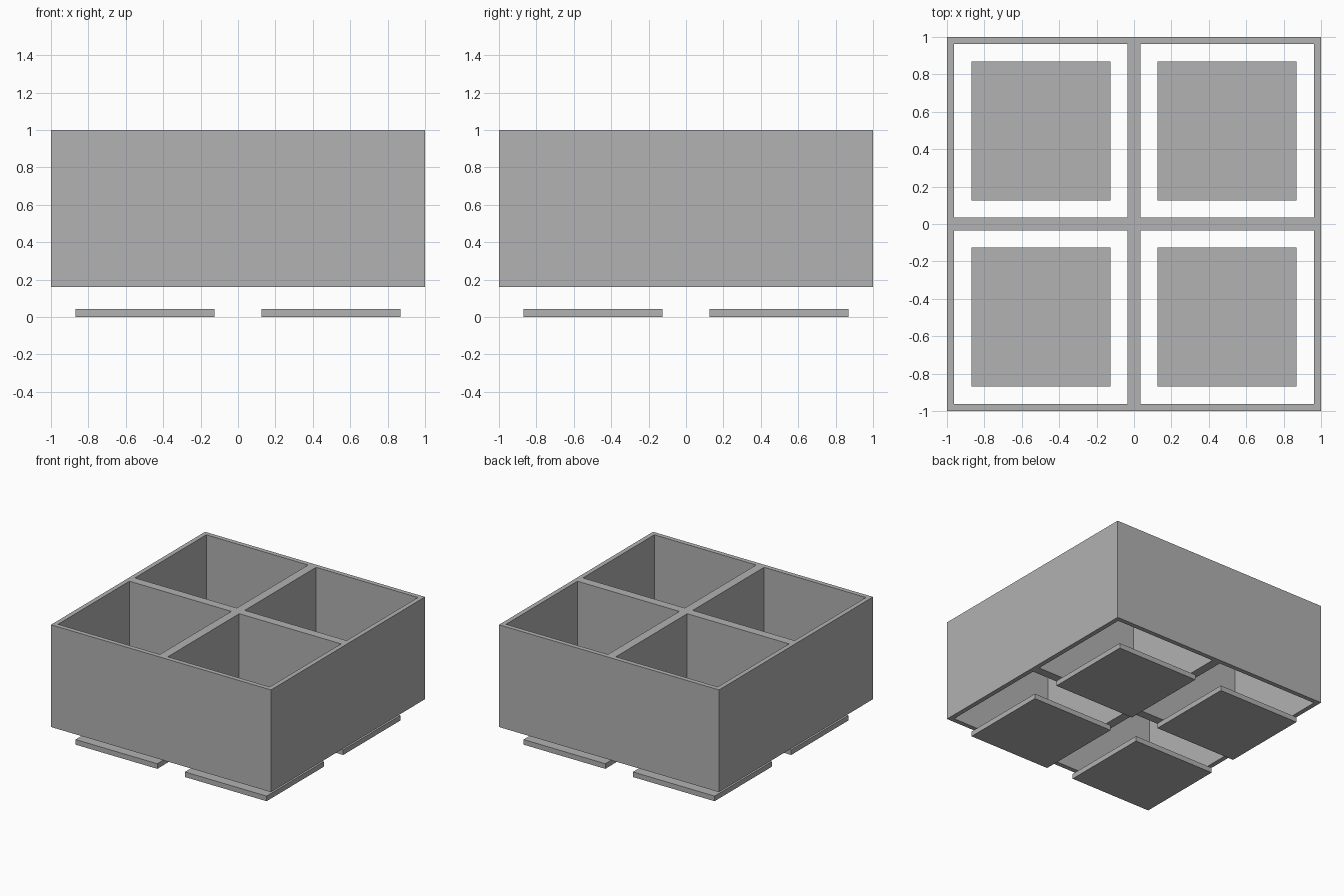
import bpy
import bmesh
from mathutils import Matrix, Vector

cube = bpy.data.objects.get("Cube")
if cube:
    bpy.data.objects.remove(cube, do_unlink=True)

GREY = (0.445, 0.445, 0.445, 1.0)
grey = bpy.data.materials.new("plain_grey")
grey.use_nodes = True
grey.diffuse_color = GREY
grey.node_tree.nodes["Principled BSDF"].inputs["Base Color"].default_value = GREY


def add_object(name, bm):
    bmesh.ops.recalc_face_normals(bm, faces=bm.faces)
    mesh = bpy.data.meshes.new(name)
    bm.to_mesh(mesh)
    bm.free()
    mesh.materials.append(grey)
    obj = bpy.data.objects.new(name, mesh)
    bpy.context.scene.collection.objects.link(obj)
    return obj


# Divided frame: wall plan with four open cells, extruded upward
BOTTOM, TOP = 0.16, 1.0
edges = [-1.0, -0.962, -0.036, 0.036, 0.962, 1.0]
bm = bmesh.new()
plan = [[bm.verts.new((x, y, BOTTOM)) for x in edges] for y in edges]
for j in range(5):
    for i in range(5):
        if i % 2 == 0 or j % 2 == 0:
            bm.faces.new((plan[j][i], plan[j][i + 1],
                          plan[j + 1][i + 1], plan[j + 1][i]))
walls = bmesh.ops.extrude_face_region(bm, geom=bm.faces[:], use_keep_orig=True)
top_verts = [v for v in walls["geom"] if isinstance(v, bmesh.types.BMVert)]
bmesh.ops.translate(bm, verts=top_verts, vec=(0, 0, TOP - BOTTOM))
add_object("divided_frame", bm)

# Four thin square plates floating under the cells
SIZE, THICK, OFFSET = 0.743, 0.042, 0.497
for y_name, y in (("front", -OFFSET), ("back", OFFSET)):
    for x_name, x in (("right", -OFFSET), ("left", OFFSET)):
        bm = bmesh.new()
        place = Matrix.LocRotScale(Vector((x, y, THICK / 2)), None,
                                   Vector((SIZE, SIZE, THICK)))
        bmesh.ops.create_cube(bm, size=1, matrix=place)
        add_object(f"{y_name}_{x_name}_plate", bm)
